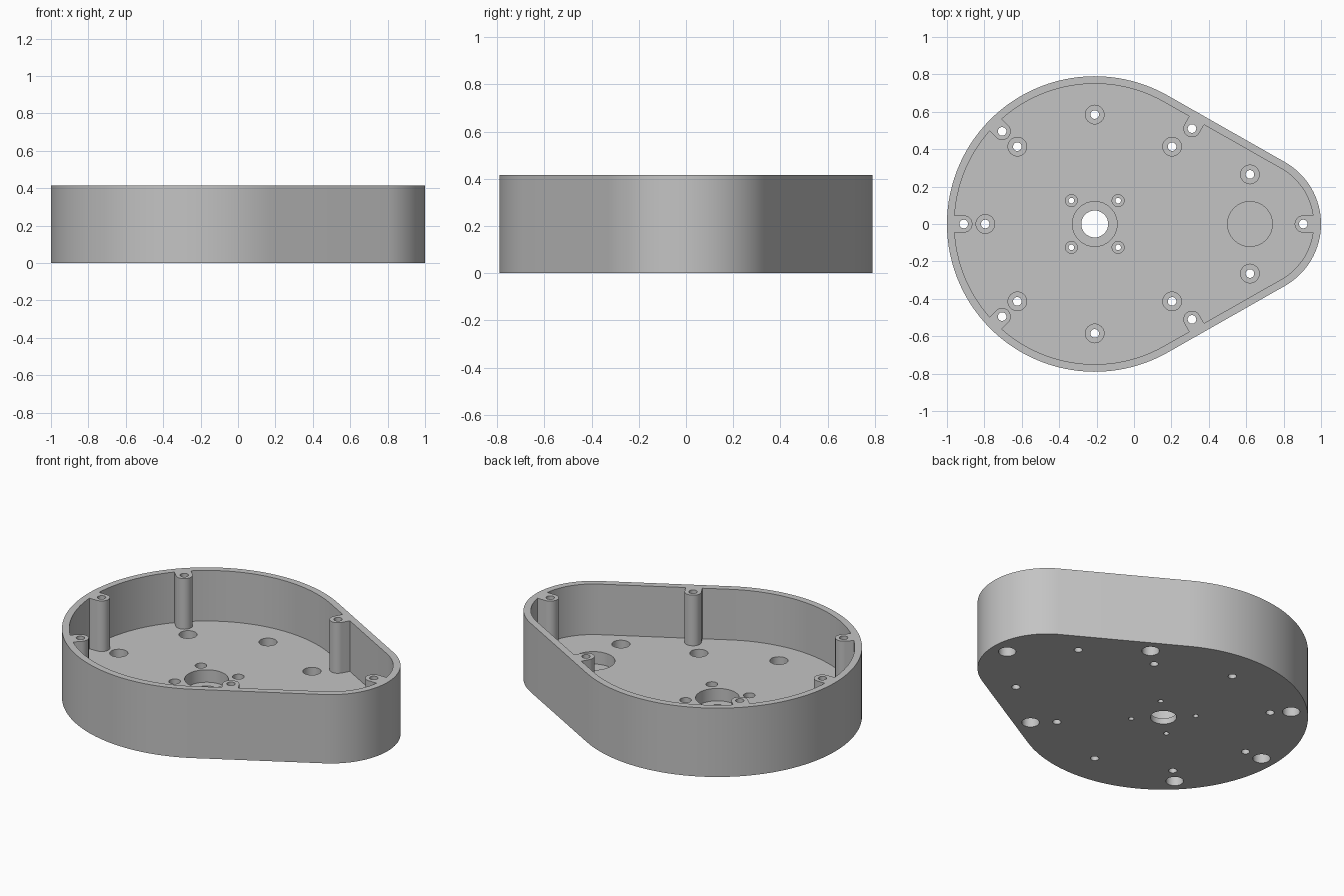
import bpy, bmesh
from math import sin, cos, pi, acos, radians

cube = bpy.data.objects.get("Cube")
if cube:
    bpy.data.objects.remove(cube, do_unlink=True)

BIG_X, BIG_R = -0.21, 0.79      # large end of the housing
SMALL_X, SMALL_R = 0.62, 0.38   # small end of the housing
HEIGHT, FLOOR, WALL = 0.415, 0.11, 0.04
TANGENT = acos((BIG_R - SMALL_R) / (SMALL_X - BIG_X))

grey = bpy.data.materials.new("housing grey")
grey.use_nodes = True
colour = (0.55, 0.55, 0.55, 1)
grey.diffuse_color = colour
grey.node_tree.nodes["Principled BSDF"].inputs["Base Color"].default_value = colour


def arc(cx, cy, r, start, end, n):
    return [(cx + r * cos(start + (end - start) * i / n),
             cy + r * sin(start + (end - start) * i / n)) for i in range(n + 1)]


def add_loft(bm, rings):
    """Closed solid through a stack of (outline, z) rings."""
    loops = [[bm.verts.new((x, y, z)) for x, y in pts] for pts, z in rings]
    n = len(loops[0])
    for low, high in zip(loops, loops[1:]):
        for i in range(n):
            j = (i + 1) % n
            bm.faces.new((low[i], low[j], high[j], high[i]))
    bm.faces.new(loops[0][::-1])
    bm.faces.new(loops[-1])


def make_object(name, bm):
    bmesh.ops.recalc_face_normals(bm, faces=bm.faces)
    mesh = bpy.data.meshes.new(name)
    bm.to_mesh(mesh)
    bm.free()
    mesh.materials.append(grey)
    ob = bpy.data.objects.new(name, mesh)
    bpy.context.collection.objects.link(ob)
    return ob


def teardrop(name, inset, z0, z1):
    outline = arc(SMALL_X, 0, SMALL_R - inset, -TANGENT, TANGENT, 32)
    outline += arc(BIG_X, 0, BIG_R - inset, TANGENT, 2 * pi - TANGENT, 80)
    bm = bmesh.new()
    add_loft(bm, [(outline, z0), (outline, z1)])
    return make_object(name, bm)


def add_drill(bm, x, y, profile):
    """Stepped round drill from (radius, z) pairs."""
    add_loft(bm, [(arc(x, y, r, 0, 2 * pi, 32)[:-1], z) for r, z in profile])


def cut(target, cutter):
    mod = target.modifiers.new("cut", 'BOOLEAN')
    mod.operation = 'DIFFERENCE'
    mod.solver = 'EXACT'
    mod.object = cutter
    bpy.context.view_layer.objects.active = target
    bpy.ops.object.modifier_apply(modifier=mod.name)
    bpy.data.objects.remove(cutter, do_unlink=True)


# Screw posts: position and direction toward the wall
posts = [(-0.91, 0, pi), (0.905, 0, 0)]
for side in (1, -1):
    posts.append((-0.705, 0.495 * side, radians(135) * side))
    posts.append((0.31, 0.51 * side, TANGENT * side))

post_bm = bmesh.new()
for x, y, a in posts:
    outline = arc(x, y, 0.046, a + pi / 2, a + 3 * pi / 2, 20)
    for px, py in (outline[-1], outline[0]):
        outline.append((px + 0.075 * cos(a), py + 0.075 * sin(a)))
    add_loft(post_bm, [(outline, -0.1), (outline, 0.7)])
post_cutter = make_object("post_cutter", post_bm)

# Drills for every hole
drill_bm = bmesh.new()
for x, y, a in posts:
    add_drill(drill_bm, x, y, [(0.048, -0.1), (0.048, 0.06), (0.023, 0.06), (0.023, 0.6)])

floor_holes = [(SMALL_X, 0.265), (SMALL_X, -0.265)]
floor_holes += [(BIG_X + 0.585 * cos(k * pi / 4), 0.585 * sin(k * pi / 4))
                for k in range(1, 8)]
for x, y in floor_holes:
    add_drill(drill_bm, x, y, [(0.023, -0.1), (0.023, 0.055), (0.05, 0.055), (0.05, 0.2)])

for sx in (1, -1):
    for sy in (1, -1):
        add_drill(drill_bm, BIG_X + 0.125 * sx, 0.125 * sy,
                  [(0.015, -0.1), (0.015, 0.055), (0.032, 0.055), (0.032, 0.2)])

# Shaft bore and blind bearing recess
add_drill(drill_bm, BIG_X, 0, [(0.072, -0.1), (0.072, 0.035), (0.12, 0.035), (0.12, 0.2)])
add_drill(drill_bm, SMALL_X, 0, [(0.12, 0.035), (0.12, 0.2)])
drill_cutter = make_object("drill_cutter", drill_bm)

# Housing tray: hollowed around the posts, then drilled
housing = teardrop("housing", 0, 0, HEIGHT)
cavity = teardrop("cavity_cutter", WALL, FLOOR, 0.55)
cut(cavity, post_cutter)
cut(housing, cavity)
cut(housing, drill_cutter)

bpy.ops.object.select_all(action='DESELECT')
housing.select_set(True)
bpy.context.view_layer.objects.active = housing
bpy.ops.object.shade_smooth_by_angle(angle=radians(30))
